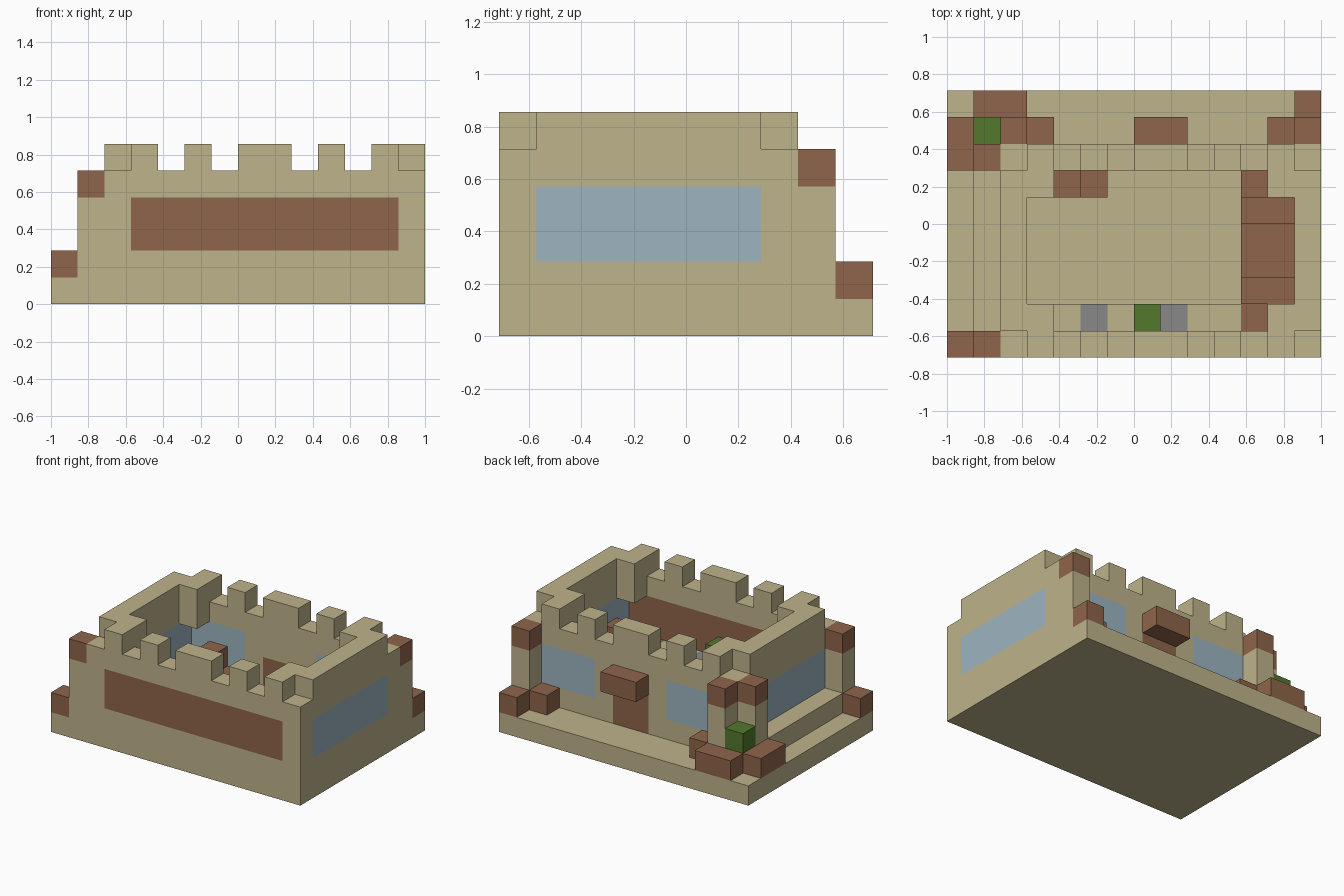
import bpy, bmesh
from mathutils import Vector

U = 1 / 7  # size of one building block

if "Cube" in bpy.data.objects:
    bpy.data.objects.remove(bpy.data.objects["Cube"], do_unlink=True)


def material(name, rgb):
    def linear(c):
        c /= 255
        return c / 12.92 if c <= 0.04045 else ((c + 0.055) / 1.055) ** 2.4
    colour = [linear(c) for c in rgb] + [1]
    mat = bpy.data.materials.new(name)
    mat.use_nodes = True
    mat.diffuse_color = colour
    mat.node_tree.nodes["Principled BSDF"].inputs["Base Color"].default_value = colour
    return mat


SAND = material("sandstone", (190, 179, 139))
WOOD = material("brown_wood", (143, 101, 75))
GLASS = material("blue_glass", (157, 181, 192))
LEAF = material("green_leaf", (83, 120, 44))
METAL = material("grey_metal", (137, 137, 138))


def block(name, x, y, z, mat, axis=0, panels=()):
    """Box over ranges in block units; panels (u0, u1, z0, z1, mat) are cut into its faces."""
    bm = bmesh.new()
    bmesh.ops.create_cube(bm, size=1)
    for v in bm.verts:
        v.co = Vector([U * (r[0] if c < 0 else r[1]) for r, c in zip((x, y, z), v.co)])
    mesh = bpy.data.meshes.new(name)
    mesh.materials.append(mat)
    for u0, u1, z0, z1, _ in panels:
        for ax, pos in ((axis, u0), (axis, u1), (2, z0), (2, z1)):
            normal = Vector((0, 0, 0))
            normal[ax] = 1
            bmesh.ops.bisect_plane(bm, geom=bm.verts[:] + bm.edges[:] + bm.faces[:],
                                   plane_co=normal * pos * U, plane_no=normal, dist=1e-5)
    for u0, u1, z0, z1, panel_mat in panels:
        if panel_mat.name not in mesh.materials:
            mesh.materials.append(panel_mat)
        slot = mesh.materials.find(panel_mat.name)
        for f in bm.faces:
            c = f.calc_center_median() / U
            if u0 + .01 < c[axis] < u1 - .01 and z0 + .01 < c.z < z1 - .01:
                f.material_index = slot
    bm.to_mesh(mesh)
    bm.free()
    obj = bpy.data.objects.new(name, mesh)
    bpy.context.collection.objects.link(obj)
    return obj


# Ground slab and outer walls with their painted panels
block("ground_slab", (-7, 7), (-5, 5), (0, 1), SAND)
block("front_wall", (-5, 7), (-5, -4), (1, 5), SAND, 0, [(-4, 6, 2, 4, WOOD)])
block("back_wall", (-5, 7), (2, 3), (1, 5), SAND, 0,
      [(-4, -1, 2, 4, GLASS), (3, 6, 2, 4, GLASS), (0, 2, 1, 3, WOOD)])
for side, x in (("right", -5), ("left", 6)):
    block(side + "_wall", (x, x + 1), (-4, 2), (1, 6), SAND, 1, [(-4, 2, 2, 4, GLASS)])

# Battlements along the front and back walls
for side, y in (("front", -5), ("back", 2)):
    for x0, x1 in ((-4, -3), (-2, -1), (0, 2), (3, 4), (5, 6)):
        block(side + "_merlon", (x0, x1), (y, y + 1), (5, 6), SAND)

# Brackets hanging in the four inner corners
for x in (-4, 5):
    for y in (-4, 1):
        block("corner_bracket", (x, x + 1), (y, y + 1), (4, 6), SAND)

# Outer posts with wooden caps
for x, y in ((-6, -5), (-6, 2), (-5, 3), (6, 3)):
    block("post", (x, x + 1), (y, y + 1), (1, 4), SAND)
    block("post_cap", (x, x + 1), (y, y + 1), (4, 5), WOOD)

# Low wooden blocks beside the posts
for x, y in ((-7, -5), (-4, 3), (5, 3), (6, 4)):
    block("low_block", (x, x + 1), (y, y + 1), (1, 2), WOOD)

# Planter with a shrub, side step and door canopy
block("planter_back", (-6, -4), (4, 5), (1, 2), WOOD)
block("planter_side", (-7, -6), (2, 4), (1, 2), WOOD)
block("shrub", (-6, -5), (3, 4), (1, 3), LEAF)
block("side_step", (-6, -5), (-4, 2), (1, 2), SAND)
block("door_canopy", (0, 2), (3, 4), (3, 4), WOOD)

# Kitchen counter with two metal units and a plant
for x0, x1, mat in ((-4, -2, SAND), (-2, -1, METAL), (-1, 1, SAND),
                    (1, 2, METAL), (2, 4, SAND)):
    block("counter_section", (x0, x1), (-4, -3), (1, 2), mat)
block("counter_plant", (0, 1), (-4, -3), (2, 3), LEAF)

# Sofa with arms and side tables
block("sofa_seat", (4, 6), (-2, 0), (1, 2), WOOD)
for y_arm, y_table in ((-3, -4), (0, 1)):
    block("sofa_arm", (4, 6), (y_arm, y_arm + 1), (1, 3), WOOD)
    block("side_table", (4, 5), (y_table, y_table + 1), (1, 2), WOOD)

# Chair by the back wall
block("chair_back", (-3, -2), (1, 2), (1, 3), WOOD)
block("chair_seat", (-2, -1), (1, 2), (1, 2), WOOD)
